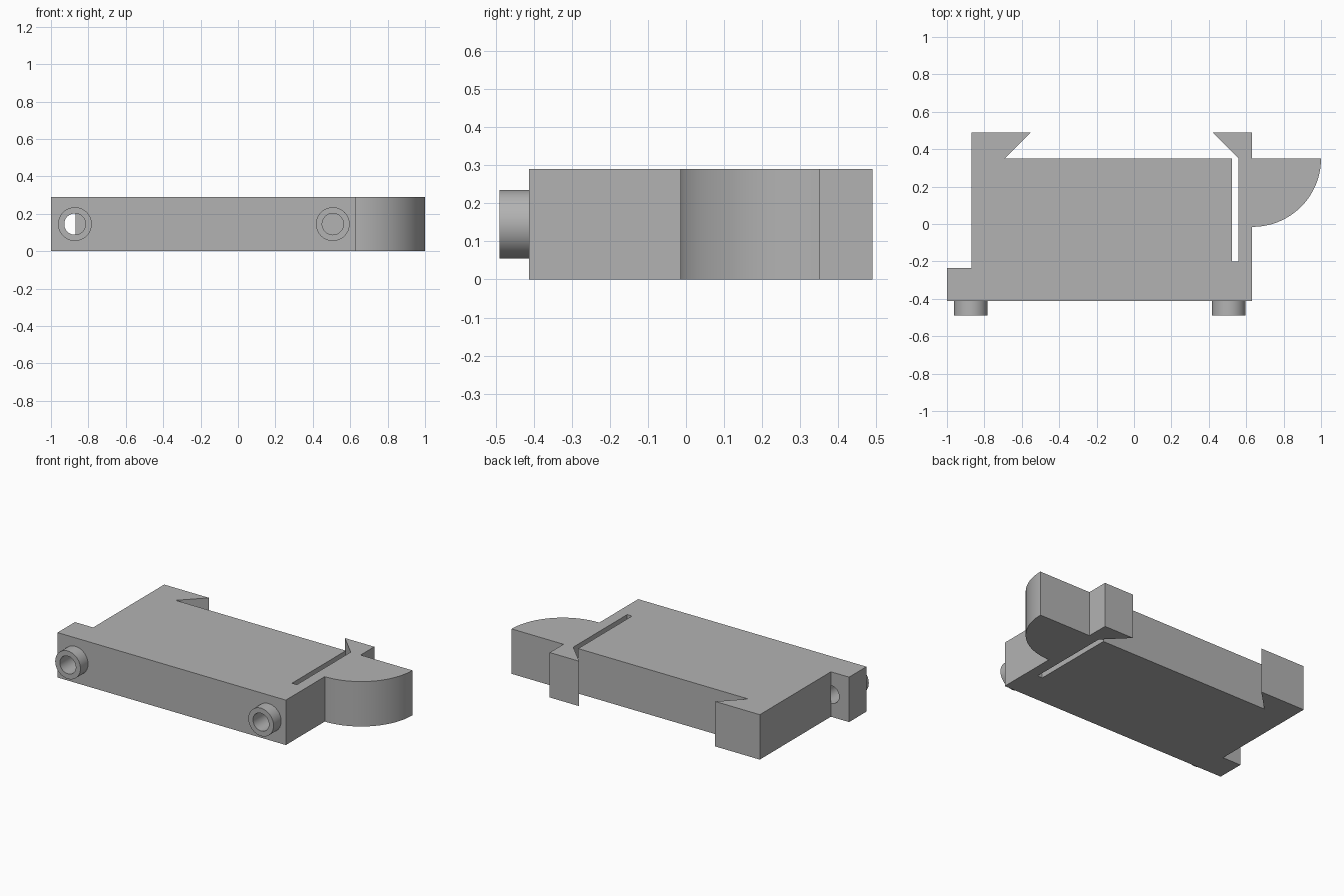
import bpy, bmesh, math
from mathutils import Matrix, Vector

cube = bpy.data.objects.get("Cube")
if cube:
    bpy.data.objects.remove(cube, do_unlink=True)

HEIGHT = 0.29
FRONT, LEDGE, BACK, TOP = -0.412, -0.235, 0.35, 0.49
SIDE = 0.63
BOSSES = {"right": -0.872, "left": 0.507}

grey = bpy.data.materials.new("plain grey")
grey.use_nodes = True
colour = (0.45, 0.45, 0.45, 1)
grey.diffuse_color = colour
grey.node_tree.nodes["Principled BSDF"].inputs["Base Color"].default_value = colour


def finish(name, bm):
    bmesh.ops.recalc_face_normals(bm, faces=bm.faces)
    mesh = bpy.data.meshes.new(name)
    bm.to_mesh(mesh)
    bm.free()
    mesh.materials.append(grey)
    obj = bpy.data.objects.new(name, mesh)
    bpy.context.collection.objects.link(obj)
    return obj


def prism(name, outline):
    bm = bmesh.new()
    face = bm.faces.new([bm.verts.new((x, y, 0)) for x, y in outline])
    top = bmesh.ops.extrude_face_region(bm, geom=[face])["geom"]
    verts = [v for v in top if isinstance(v, bmesh.types.BMVert)]
    bmesh.ops.translate(bm, vec=(0, 0, HEIGHT), verts=verts)
    return finish(name, bm)


def rod(name, x, y0, y1, radius):
    bm = bmesh.new()
    place = Matrix.Translation(Vector((x, (y0 + y1) / 2, HEIGHT / 2)))
    bmesh.ops.create_cone(bm, cap_ends=True, segments=64, radius1=radius,
                          radius2=radius, depth=y1 - y0,
                          matrix=place @ Matrix.Rotation(math.pi / 2, 4, "X"))
    return finish(name, bm)


def combine(target, tool, operation):
    mod = target.modifiers.new(operation.lower(), "BOOLEAN")
    mod.object, mod.operation, mod.solver = tool, operation, "EXACT"
    bpy.context.view_layer.objects.active = target
    bpy.ops.object.modifier_apply(modifier=mod.name)
    bpy.data.objects.remove(tool, do_unlink=True)


# Quarter-round thumb lever beside the spring arm
RADIUS = 0.365
lever = [(SIDE + 0.005 + RADIUS * math.cos(a), BACK - RADIUS * math.sin(a))
         for a in (math.pi / 2 * i / 40 for i in range(41))]

# Plate outline: hook, flat back, slot, spring arm with hook, lever, front flange
outline = [(-0.87, TOP), (-0.55, TOP), (-0.69, BACK), (0.525, BACK),
           (0.525, -0.2), (0.56, -0.2), (0.56, BACK), (0.42, TOP),
           (SIDE, TOP), (SIDE, BACK)] + lever + [
           (SIDE, BACK - RADIUS), (SIDE, FRONT), (-1, FRONT),
           (-1, LEDGE), (-0.87, LEDGE)]
plate = prism("clip_plate", outline)

# Hollow round bosses on the front
for side, x in BOSSES.items():
    combine(plate, rod(side + "_boss", x, -TOP, FRONT + 0.03, 0.09), "UNION")
for side, x in BOSSES.items():
    combine(plate, rod(side + "_bore", x, -0.6, LEDGE + 0.001, 0.057), "DIFFERENCE")

bpy.ops.object.select_all(action="DESELECT")
plate.select_set(True)
bpy.context.view_layer.objects.active = plate
bpy.ops.object.shade_smooth_by_angle(angle=math.radians(30))
